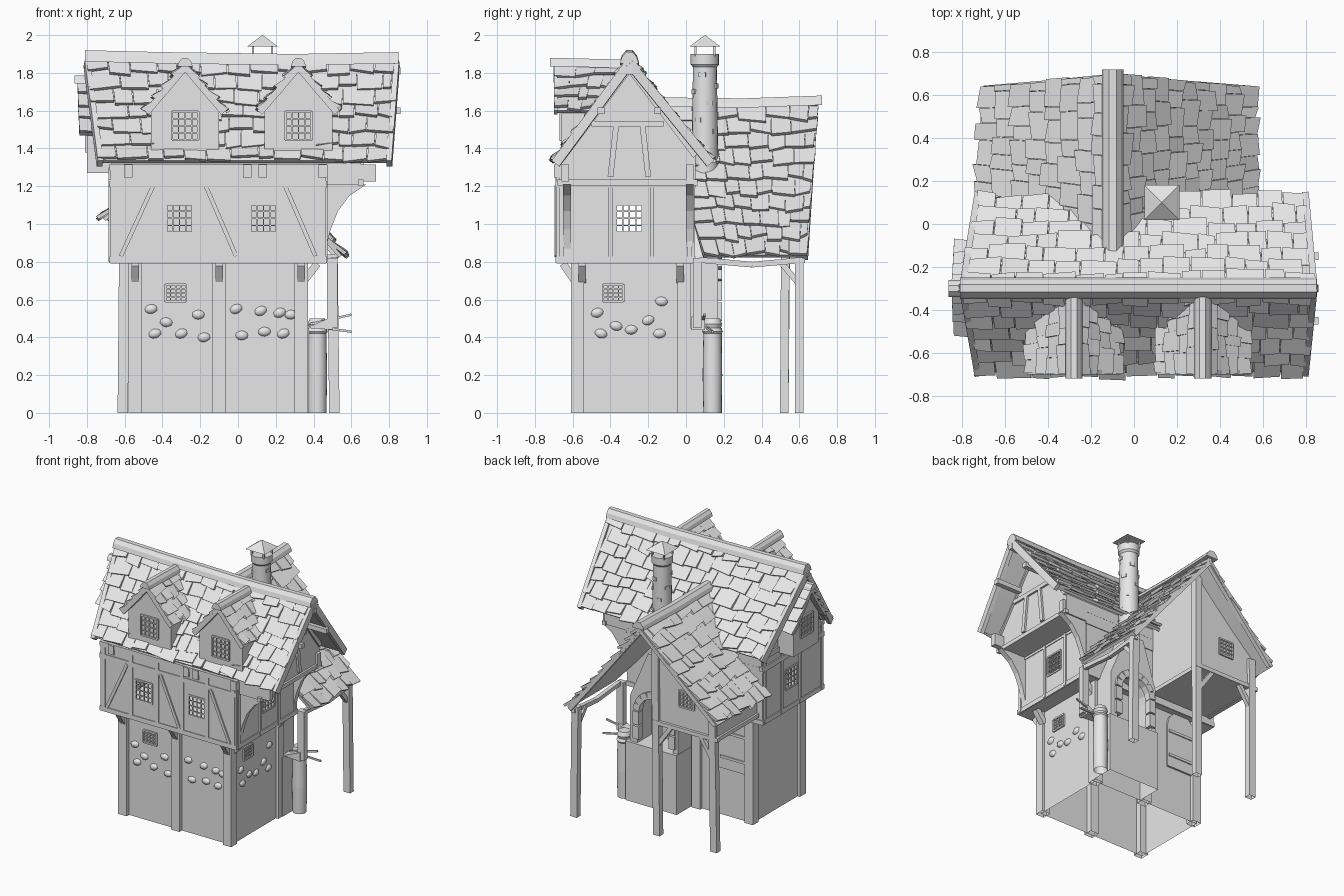
import bpy, bmesh, math, random
from mathutils import Vector, Matrix

random.seed(7)
old = bpy.data.objects.get("Cube")
if old:
    bpy.data.objects.remove(old, do_unlink=True)

grey = bpy.data.materials.new("pale_grey")
grey.use_nodes = True
grey.diffuse_color = (0.8, 0.8, 0.8, 1)
grey.node_tree.nodes["Principled BSDF"].inputs["Base Color"].default_value = (0.8, 0.8, 0.8, 1)


def finish(name, bm, smooth=False):
    """Store the mesh; whatever stands on the ground is left open underneath."""
    bmesh.ops.recalc_face_normals(bm, faces=bm.faces)
    soles = [f for f in bm.faces if all(abs(v.co.z) < .001 for v in f.verts)]
    bmesh.ops.delete(bm, geom=soles, context='FACES')
    mesh = bpy.data.meshes.new(name)
    bm.to_mesh(mesh)
    bm.free()
    mesh.materials.append(grey)
    obj = bpy.data.objects.new(name, mesh)
    bpy.context.collection.objects.link(obj)
    if smooth:
        bpy.ops.object.select_all(action='DESELECT')
        obj.select_set(True)
        bpy.context.view_layer.objects.active = obj
        bpy.ops.object.shade_smooth_by_angle()
    return obj


def loft(bm, lower, upper):
    """Solid between two matching rings of points."""
    a = [bm.verts.new(p) for p in lower]
    b = [bm.verts.new(p) for p in upper]
    bm.faces.new(a)
    bm.faces.new(b)
    for i in range(len(a)):
        j = (i + 1) % len(a)
        bm.faces.new((a[i], a[j], b[j], b[i]))


def add_beam(bm, a, b, w, d=None):
    """Square-cut timber from a to b; w across, d the other way."""
    a, b = Vector(a), Vector(b)
    d = d or w
    along = (b - a).normalized()
    ref = Vector((0, 0, 1)) if abs(along.z) < 0.95 else Vector((0, 1, 0))
    side = along.cross(ref).normalized() * w / 2
    up = side.cross(along).normalized() * d / 2
    ring = [-side - up, side - up, side + up, up - side]
    loft(bm, [a + r for r in ring], [b + r for r in ring])


def beams(name, pairs, w, d=None):
    bm = bmesh.new()
    for a, b in pairs:
        add_beam(bm, a, b, w, d)
    return finish(name, bm)


def shell(name, lo, hi, holes=()):
    """Box walls with window openings given as (axis, side, across, z, w, h)."""
    bm = bmesh.new()
    (x, y, z), (X, Y, Z) = lo, hi
    base = [(x, y), (X, y), (X, Y), (x, Y)]
    loft(bm, [p + (z,) for p in base], [p + (Z,) for p in base])
    bmesh.ops.recalc_face_normals(bm, faces=bm.faces)
    for axis, side, across, mid, w, h in holes:
        for k, c, half in ((1 - axis, across, w / 2), (2, mid, h / 2)):
            for s in (-half, half):
                co, no = Vector(), Vector()
                co[k], no[k] = c + s, 1
                bmesh.ops.bisect_plane(bm, geom=bm.verts[:] + bm.edges[:] + bm.faces[:],
                                       plane_co=co, plane_no=no)
    bm.normal_update()
    gone = set()
    for f in bm.faces:
        c = f.calc_center_median()
        for axis, side, across, mid, w, h in holes:
            if f.normal[axis] * side > .9 and abs(c[1 - axis] - across) < w / 2 and abs(c.z - mid) < h / 2:
                gone.add(f)
    bmesh.ops.delete(bm, geom=list(gone), context='FACES')
    return finish(name, bm)


def prism(name, pts, axis, lo, hi):
    """Extrude a profile in the (other, z) plane along x or y."""
    def put(p, t):
        return (t, p[0], p[1]) if axis == 'x' else (p[0], t, p[1])
    bm = bmesh.new()
    loft(bm, [put(p, lo) for p in pts], [put(p, hi) for p in pts])
    return finish(name, bm)


def ridge_cap(name, axis, across, path, w, h):
    """Bevelled capping along a ridge; path holds (along, top height)."""
    def ring(t, z):
        pts = [(across + k * w, z - drop * h) for k, drop in ((-1, 1), (-.8, .45), (-.35, 0), (.35, 0), (.8, .45), (1, 1))]
        return [(t, a, c) if axis == 'x' else (a, t, c) for a, c in pts]
    bm = bmesh.new()
    for p, q in zip(path, path[1:]):
        loft(bm, ring(*p), ring(*q))
    return finish(name, bm)


def cylinder(name, x, y, rings, sides=20, smooth=True):
    """Stacked round sections given as (radius, z)."""
    bm = bmesh.new()
    for (r, z), (R, Z) in zip(rings, rings[1:]):
        bmesh.ops.create_cone(bm, cap_ends=True, segments=sides, radius1=r, radius2=R,
                              depth=Z - z, matrix=Matrix.Translation((x, y, (z + Z) / 2)))
    return finish(name, bm, smooth)


def slope(name, eave_a, eave_b, ridge_b, ridge_a, rows, cols, sag=0.012):
    """Roof plane: thin backing board under overlapping uneven shingles."""
    A, B, C, D = map(Vector, (eave_a, eave_b, ridge_b, ridge_a))
    n = (B - A).cross(D - A).normalized()
    if n.z < 0:
        n = -n

    def at(u, v, lift):
        p = A.lerp(B, u).lerp(D.lerp(C, u), v)
        return p + n * (lift - sag * math.sin(math.pi * min(max(v, 0), 1)))

    bm = bmesh.new()
    for i in range(rows):
        v, V = i / rows, (i + 1) / rows
        board = ((0, v), (1, v), (1, V), (0, V))
        loft(bm, [at(u, w, -.02) for u, w in board], [at(u, w, 0) for u, w in board])
        cuts = [min(max((k + random.uniform(-.25, .25) + .5 * (i % 2)) / cols, 0), 1)
                for k in range(cols + 1)]
        cuts[0], cuts[-1] = random.uniform(-.01, .01), 1 + random.uniform(-.01, .01)
        for u, U in zip(cuts, cuts[1:]):
            if U - u < 0.02:
                continue
            lo = v + random.uniform(-.18, .18) / rows
            tilt = random.uniform(-.12, .12) / rows
            lift = random.uniform(.02, .036)
            quad = ((u, lo + tilt), (U - .003, lo - tilt), (U - .003, V + .02), (u, V + .02))
            tops = (lift, lift + random.uniform(-.006, .006), .004, .004)
            loft(bm, [at(a, b, t - .02) for (a, b), t in zip(quad, tops)],
                 [at(a, b, t) for (a, b), t in zip(quad, tops)])
    return finish(name, bm)


def window(name, axis, face, across, z, w=.14, h=.15):
    """Framed lattice on a wall plane; face is the wall coordinate."""
    def put(a, c):
        return (face, a, c) if axis == 'x' else (a, face, c)
    bm = bmesh.new()
    for k in range(5):
        t = k / 4 - .5
        thick = .012 if k in (0, 4) else .007
        add_beam(bm, put(across + t * w, z - h / 2), put(across + t * w, z + h / 2), thick)
        add_beam(bm, put(across - w / 2, z + t * h), put(across + w / 2, z + t * h), thick)
    return finish(name, bm)


# Ground storey, posts and jetty brackets
shell("ground_storey", (-.56, -.58, 0), (.35, 0, .8))
xs, ys = (-.545, -.1, .335), (-.575, -.01)
beams("ground_posts", [((x, y, 0), (x, y, .8)) for x in xs for y in ys], .07)
beams("jetty_brackets_front", [((x, -.59, .7), (x, -.65, .79)) for x in xs], .04)
beams("jetty_brackets_side", [((.35, y, .7), (.42, y, .79)) for y in (-.55, -.03)], .04)
window("ground_window_front", 'y', -.585, -.33, .635, .11, .09)
window("ground_window_side", 'x', .355, -.385, .635, .11, .09)
front = ((-.46, .55), (-.44, .42), (-.38, .48), (-.3, .42), (-.21, .52), (-.18, .4), (-.01, .55), (.02, .41),
         (.12, .54), (.14, .43), (.22, .53), (.24, .42), (.28, .52))
side = ((-.47, .53), (-.45, .42), (-.37, .46), (-.29, .44), (-.2, .49), (-.14, .42), (-.13, .59))
spots = [((a, -.58, z), (.034, .02, .025)) for a, z in front] + [((.35, a, z), (.02, .034, .025)) for a, z in side]
bm = bmesh.new()
for spot, size in spots:
    turn = Matrix.Rotation(random.uniform(-.4, .4), 4, 'Y' if size[0] > size[1] else 'X')
    bmesh.ops.create_icosphere(bm, subdivisions=2, radius=1,
                               matrix=Matrix.Translation(spot) @ turn @ Matrix.Diagonal((*size, 1)))
buried = [v for v in bm.verts if v.co.y > -.575 and v.co.x < .345]
bmesh.ops.delete(bm, geom=buried, context='VERTS')
finish("wall_stones", bm, True)

# Upper storey with timber framing
openings = [(0, s, -.3, 1.03, .14, .15) for s in (-1, 1)] + [(1, -1, x, 1.03, .14, .15) for x in (-.31, .135)]
shell("upper_storey", (-.675, -.685, .79), (.465, .045, 1.3), openings)
rails = []
for z in (.81, 1.21, 1.3):
    rails += [((-.68, -.68, z), (.47, -.68, z)), ((-.68, .04, z), (.47, .04, z)),
              ((.46, -.69, z), (.46, .05, z)), ((-.67, -.69, z), (-.67, .05, z))]
beams("upper_rails", rails, .022, .035)
studs = [((x, -.68, .8), (x, -.68, 1.3)) for x in (-.65, -.42, -.2, .01, .22, .44)]
studs += [((x, y, .8), (x, y, 1.3)) for x in (-.67, .46) for y in (-.66, -.4, -.18, .02)]
studs += [((-.62, -.68, .83), (-.45, -.68, 1.2)), ((.41, -.68, .83), (.25, -.68, 1.2)),
          ((-.17, -.68, 1.2), (-.01, -.68, .83))]
beams("upper_studs", studs, .03, .022)
for i, x in enumerate((-.31, .135)):
    window("upper_window_front_%d" % i, 'y', -.685, x, 1.03)
window("upper_window_left", 'x', .465, -.3, 1.03)
window("upper_window_right", 'x', -.675, -.3, 1.03)

# Attic gable body, overhanging on the left end
gable = [(-.66, 1.21), (.05, 1.21), (.05, 1.36), (-.3, 1.83), (-.66, 1.34)]
prism("attic", gable, 'x', -.67, .65)
arc = [(.46, .85), (.49, .97), (.53, 1.07), (.59, 1.15), (.68, 1.21), (.46, 1.21)]
for i, y in enumerate((-.65, .0)):
    prism("curved_bracket_%d" % i, arc, 'y', y, y + .04)
frame = []
for x in (-.67, .65):
    frame += [((x, -.68, 1.22), (x, .06, 1.22)), ((x, -.5, 1.53), (x, -.12, 1.53)),
              ((x, -.4, 1.25), (x, -.37, 1.52)), ((x, -.2, 1.25), (x, -.23, 1.52)),
              ((x, -.66, 1.34), (x, -.3, 1.82)), ((x, .05, 1.36), (x, -.3, 1.82))]
beams("gable_frame", frame, .03)
beams("overhang_sills", [((.45, -.64, 1.27), (.73, -.64, 1.27)), ((.45, .02, 1.27), (.67, .02, 1.27))], .04, .09)
beams("purlins", [((-.74, y, z), (.86, y, z)) for y, z in ((-.45, 1.6), (-.15, 1.6), (-.3, 1.81))], .035)
beams("eave_joists", [((x, -.7, 1.28), (x, -.6, 1.28)) for x in (-.58, .05, .13, .45)], .045, .07)

# Main roof
low, high = (-.73, .8), (-.8, .84)
for name, y in (("main_roof_front", -.69), ("main_roof_back", .125)):
    slope(name, (low[0], y, 1.335), (low[1], y, 1.335),
          (high[1], -.3, 1.87), (high[0], -.3, 1.87), 7, 13)
ridge_cap("main_ridge", 'x', -.3, [(-.81, 1.92), (-.4, 1.91), (.3, 1.9), (.85, 1.91)], .05, .06)
barge = [((a, y, 1.32), (b, -.3, 1.85)) for a, b in zip(low, high) for y in (-.69, .13)]
beams("main_bargeboards", barge, .03, .05)

# Twin front dormers
for i, x in enumerate((-.28, .32)):
    prism("dormer_wall_%d" % i, [(x - .18, 1.34), (x + .18, 1.34), (x + .18, 1.61), (x, 1.83), (x - .18, 1.61)],
          'y', -.66, -.32)
    for tag, s in (("right", -1), ("left", 1)):
        ex = x + s * .205
        slope("dormer_roof_%s_%d" % (tag, i),
              (ex, -.695, 1.6), (ex, -.42, 1.6), (x, -.33, 1.84), (x, -.7, 1.84), 4, 4, .005)
        beams("dormer_bargeboard_%s_%d" % (tag, i), [((ex, -.69, 1.59), (x, -.69, 1.83))], .02, .035)
    ridge_cap("dormer_ridge_%d" % i, 'y', x, [(-.72, 1.88), (-.32, 1.87)], .04, .045)
    window("dormer_window_%d" % i, 'y', -.665, x, 1.52)

# Small bay on the right gable
prism("bay_wall", [(-.45, 1.27), (-.15, 1.27), (-.15, 1.52), (-.3, 1.72), (-.45, 1.52)], 'x', -.8, -.6)
for tag, y in (("front", -.49), ("back", -.1)):
    slope("bay_roof_" + tag, (-.84, y, 1.48), (-.68, y, 1.48), (-.68, -.3, 1.75), (-.85, -.3, 1.75), 4, 2, .005)
ridge_cap("bay_ridge", 'x', -.3, [(-.865, 1.785), (-.66, 1.785)], .04, .04)
window("bay_window", 'x', -.805, -.3, 1.46)

# Rear wing: raised room on one side, open porch on the other
prism("wing_room", [(-.63, .85), (-.13, .85), (-.13, 1.57), (-.63, 1.1)], 'y', 0, .53)
slope("wing_roof_left", (.55, .09, .835), (.55, .64, .835), (-.1, .7, 1.63), (-.1, -.12, 1.63), 10, 7)
slope("wing_roof_right", (-.715, .04, 1.03), (-.715, .64, 1.03), (-.1, .7, 1.63), (-.1, -.12, 1.63), 8, 7)
ridge_cap("wing_ridge", 'y', -.1, [(-.13, 1.67), (.3, 1.665), (.72, 1.68)], .05, .05)
posts = [((.51, .6, 0), (.5, .6, .84)), ((-.13, .52, 0), (-.12, .53, 1.58)), ((-.61, .52, 0), (-.6, .53, 1.08)),
         ((.5, .06, .45), (.5, .06, .82))]
beams("porch_posts", posts, .055, .045)
trim = [((.51, .07, .81), (.51, .35, .785)), ((.51, .35, .785), (.51, .63, .81)),
        ((-.65, .535, .86), (-.1, .535, .86)), ((-.63, .02, .86), (-.63, .54, .86)),
        ((-.13, .02, .86), (-.13, .54, .86)), ((.53, .63, .82), (-.1, .68, 1.6)),
        ((-.69, .63, 1.02), (-.1, .68, 1.6)),
        ((.5, .6, .68), (.5, .5, .8)), ((-.13, .53, .68), (-.25, .53, .85)),
        ((-.61, .53, .68), (-.5, .53, .85))]
beams("porch_beams", trim, .03)
window("wing_window", 'y', .535, -.38, 1.09, .12, .12)

# Arched back door
arch = [(-.41 + .12 * math.cos(t * math.pi / 6), .69 + .12 * math.sin(t * math.pi / 6)) for t in range(7)]
prism("back_door", [(-.53, .36), (-.29, .36)] + arch, 'y', -.01, .015)
beams("door_bands", [((-.52, .018, z), (-.3, .018, z)) for z in (.45, .64)], .01, .02)

# Hearth with arched hood, chimney and cap
shell("hearth_block", (-.055, 0, 0), (.375, .19, .45))
arch = [(.14 + .15 * math.cos(t * math.pi / 8), .7 + .15 * math.sin(t * math.pi / 8)) for t in range(9)]
hood = [(.29, .45), (.35, .45), (.35, .8), (.2, 1.15), (.06, 1.15), (-.05, .8), (-.05, .45), (-.01, .45)]
prism("hearth_hood", hood + arch[::-1], 'y', 0, .17)
ring = [(.29, .48), (.29, .59)] + arch + [(-.01, .59), (-.01, .48)]
bm = bmesh.new()
for a, b in zip(ring, ring[1:]):
    a, b = Vector((a[0], .165, a[1])), Vector((b[0], .165, b[1]))
    add_beam(bm, a.lerp(b, .05), a.lerp(b, .95), .05, .05)
finish("arch_stones", bm)
cylinder("chimney", .13, .1, [(.075, 1.1), (.07, 1.4), (.063, 1.83), (.075, 1.845), (.075, 1.9)])
bm = bmesh.new()
for k in range(14):
    t, z = k * 2.4, 1.4 + k * .03
    r = Vector((math.cos(t), math.sin(t), 0))
    tangent = Vector((-r.y, r.x, 0)) * .018
    spot = Vector((.13, .1, z)) + r * .061
    add_beam(bm, spot - tangent, spot + tangent, .018, .025)
finish("chimney_bricks", bm)
beams("cap_posts", [((.13 + i, .1 + j, 1.89), (.13 + i, .1 + j, 1.945))
                    for i in (-.05, .05) for j in (-.05, .05)], .012)
cap = cylinder("chimney_cap", 0, 0, [(.115, 1.94), (.002, 2.0)], 4, False)
cap.rotation_euler.z = math.pi / 4
cap.location = (.13, .1, 0)

# Water barrel, bellows and tools
cylinder("barrel", .42, .14, [(.048, 0), (.052, .2), (.048, .42), (.055, .43), (.045, .45), (.052, .47), (.04, .5)])
prism("bellows", [(.36, .45), (.5, .44), (.5, .51)], 'y', .03, .1)
beams("tools", [((.38, .08, .47), (.6, .1, .52)), ((.38, .1, .46), (.6, .14, .43))], .012)
